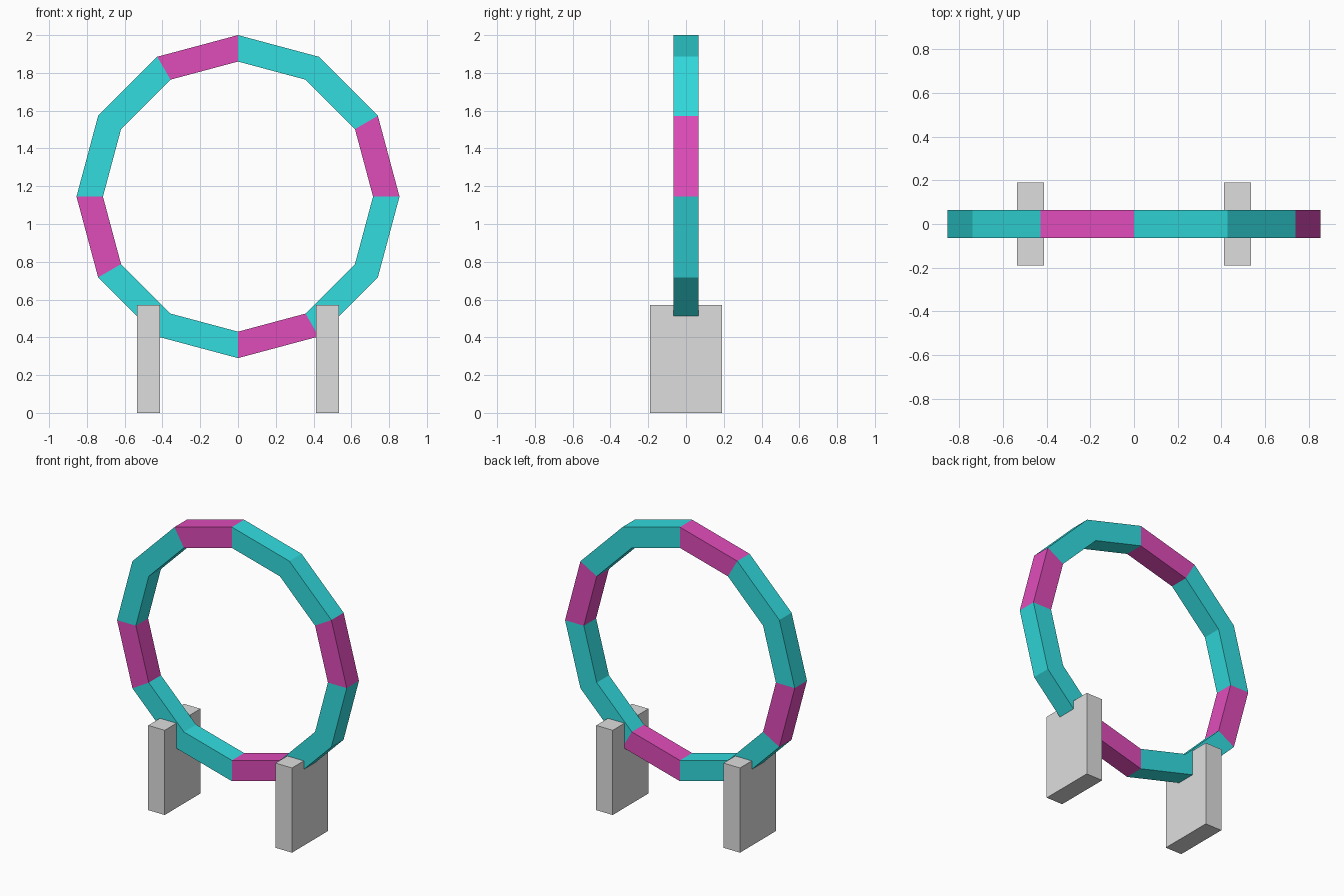
import bpy
import bmesh
from math import cos, sin, tau

cube = bpy.data.objects.get("Cube")
if cube:
    bpy.data.objects.remove(cube, do_unlink=True)


def make_material(name, colour):
    mat = bpy.data.materials.new(name)
    mat.use_nodes = True
    mat.diffuse_color = (*colour, 1)
    mat.node_tree.nodes["Principled BSDF"].inputs["Base Color"].default_value = (*colour, 1)
    return mat


def add_object(name, bm, materials):
    bmesh.ops.recalc_face_normals(bm, faces=bm.faces)
    mesh = bpy.data.meshes.new(name)
    bm.to_mesh(mesh)
    bm.free()
    for mat in materials:
        mesh.materials.append(mat)
    obj = bpy.data.objects.new(name, mesh)
    bpy.context.collection.objects.link(obj)
    return obj


turquoise = make_material("turquoise", (0.032, 0.72, 0.74))
magenta = make_material("magenta", (0.74, 0.072, 0.49))
grey = make_material("light_grey", (0.73, 0.73, 0.73))

# Twelve-sided hoop: a rectangular section swept round the centre
SIDES = 12
CENTRE_Z, OUTER, INNER, HALF_DEPTH = 1.145, 0.855, 0.715, 0.065
section = [(OUTER, -HALF_DEPTH), (OUTER, HALF_DEPTH),
           (INNER, HALF_DEPTH), (INNER, -HALF_DEPTH)]
bm = bmesh.new()
rings = []
for i in range(SIDES):
    a = tau * i / SIDES
    rings.append([bm.verts.new((r * cos(a), y, CENTRE_Z + r * sin(a)))
                  for r, y in section])
for i in range(SIDES):
    here, there = rings[i], rings[(i + 1) % SIDES]
    for j in range(4):
        k = (j + 1) % 4
        face = bm.faces.new((here[j], here[k], there[k], there[j]))
        # Every third segment is a magenta stripe
        face.material_index = 1 if i % 3 == 0 else 0
add_object("hoop", bm, [turquoise, magenta])

# Pair of upright support blocks
WIDTH, DEPTH, HEIGHT = 0.123, 0.38, 0.57
for name, side in (("left_support", 1), ("right_support", -1)):
    bm = bmesh.new()
    bmesh.ops.create_cube(bm, size=1)
    bmesh.ops.scale(bm, vec=(WIDTH, DEPTH, HEIGHT), verts=bm.verts)
    support = add_object(name, bm, [grey])
    support.location = (side * 0.474, 0, HEIGHT / 2)
